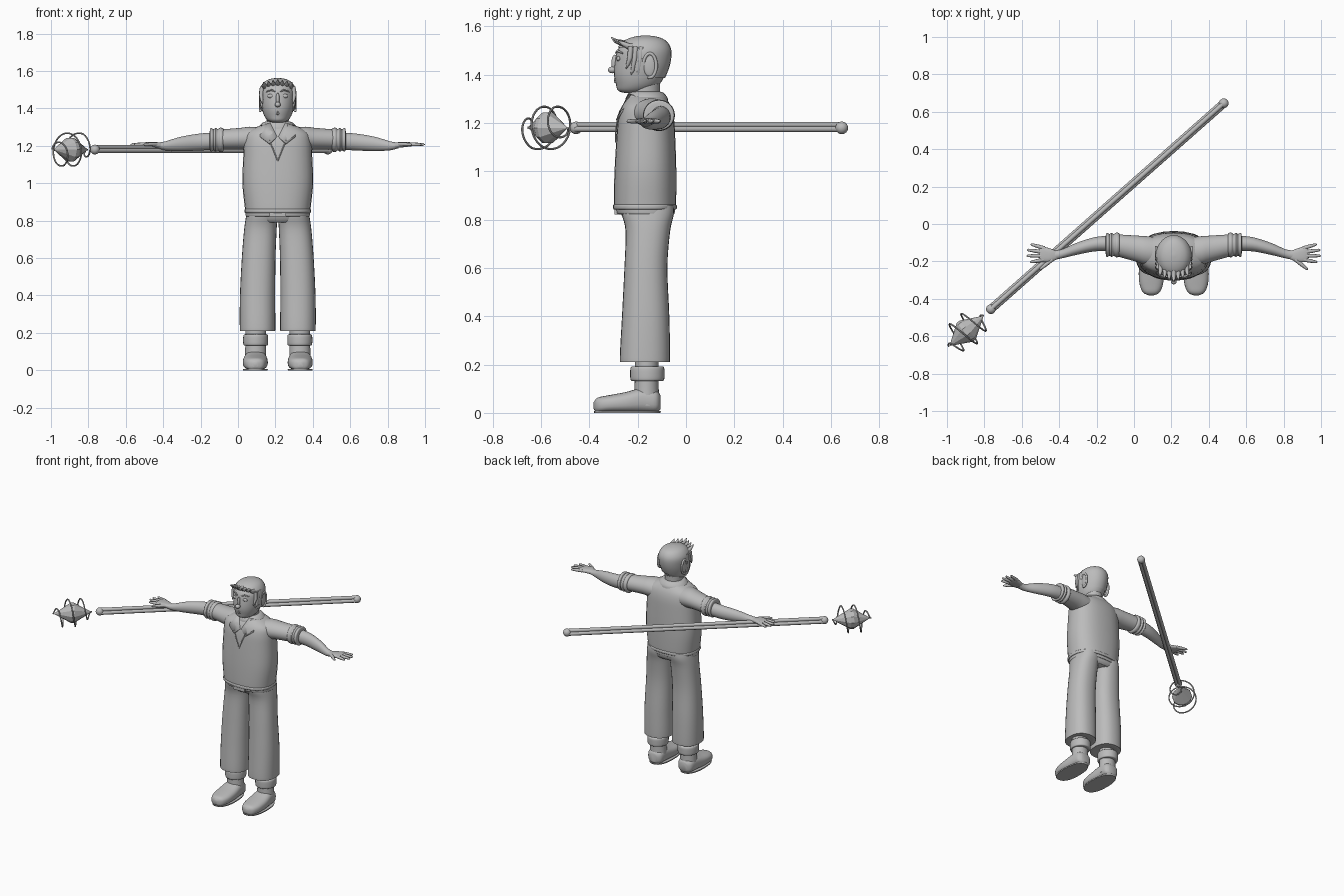
import bpy, bmesh, math
from mathutils import Vector, Matrix

cube = bpy.data.objects.get("Cube")
if cube:
    bpy.data.objects.remove(cube, do_unlink=True)

GREY = (0.5, 0.5, 0.5, 1)
mat = bpy.data.materials.new("plain grey")
mat.use_nodes = True
mat.diffuse_color = GREY
mat.node_tree.nodes["Principled BSDF"].inputs["Base Color"].default_value = GREY
CENTRE = 0.2125      # the figure stands off to one side


def finish(name, mesh, mirror=False, x=CENTRE, smooth=40):
    ob = bpy.data.objects.new(name, mesh)
    bpy.context.collection.objects.link(ob)
    mesh.materials.clear()
    mesh.materials.append(mat)
    ob.location.x = x
    if mirror:
        ob.modifiers.new("mirror", "MIRROR").use_clip = False
    bpy.ops.object.select_all(action="DESELECT")
    ob.select_set(True)
    bpy.context.view_layer.objects.active = ob
    bpy.ops.object.shade_smooth_by_angle(angle=math.radians(smooth))
    return ob


def from_bmesh(name, bm, **kw):
    bmesh.ops.recalc_face_normals(bm, faces=bm.faces)
    mesh = bpy.data.meshes.new(name)
    bm.to_mesh(mesh)
    bm.free()
    return finish(name, mesh, **kw)


def spline(rows, steps):
    """Smooth in-between rings"""
    out = []
    for i in range(len(rows) - 1):
        a, b, c, d = (rows[max(0, min(len(rows) - 1, i + k))] for k in (-1, 0, 1, 2))
        for s in range(steps):
            t = s / steps
            out.append([q + t * ((r - p) + t * ((2 * p - 5 * q + 4 * r - e) + t * (3 * (q - r) + e - p))) / 2
                        if steps > 1 else q for p, q, r, e in zip(a, b, c, d)])
    return out + [rows[-1]]


def loft(rows, axis="Z", power=2.0, segs=28, steps=4):
    """Rows are (station, centre 1, centre 2, radius 1, radius 2)"""
    bm = bmesh.new()
    rings = []
    for t, c1, c2, r1, r2 in spline(rows, steps):
        ring = []
        for k in range(segs):
            a = math.tau * k / segs
            u, v = math.cos(a), math.sin(a)
            p = c1 + r1 * math.copysign(abs(u) ** (2 / power), u)
            q = c2 + r2 * math.copysign(abs(v) ** (2 / power), v)
            ring.append(bm.verts.new({"X": (t, p, q), "Y": (p, t, q), "Z": (p, q, t)}[axis]))
        rings.append(ring)
    for a, b in zip(rings, rings[1:]):
        for k in range(segs):
            j = (k + 1) % segs
            bm.faces.new((a[k], a[j], b[j], b[k]))
    bm.faces.new(rings[0])
    bm.faces.new(rings[-1])
    return bm


def tubes(name, paths, res=3, **kw):
    """Each path is a list of (x, y, z, radius)"""
    cu = bpy.data.curves.new(name, "CURVE")
    cu.dimensions = "3D"
    cu.bevel_depth = 1
    cu.bevel_resolution = res
    cu.use_fill_caps = True
    for path in paths:
        sp = cu.splines.new("POLY")
        sp.points.add(len(path) - 1)
        for pt, (x, y, z, r) in zip(sp.points, path):
            pt.co = (x, y, z, 1)
            pt.radius = r
    tmp = bpy.data.objects.new(name + " path", cu)
    bpy.context.collection.objects.link(tmp)
    dg = bpy.context.evaluated_depsgraph_get()
    mesh = bpy.data.meshes.new_from_object(tmp.evaluated_get(dg))
    bpy.data.objects.remove(tmp)
    return finish(name, mesh, **kw)


def ball(name, at, size, **kw):
    bm = bmesh.new()
    bmesh.ops.create_uvsphere(bm, u_segments=20, v_segments=12, radius=1)
    bmesh.ops.transform(bm, matrix=Matrix.Translation(at) @ Matrix.Diagonal((*size, 1)), verts=bm.verts)
    return from_bmesh(name, bm, **kw)


# Shirt with hem
from_bmesh("shirt", loft([(.845, 0, -.17, .173, .126), (.87, 0, -.17, .176, .129), (1, 0, -.168, .189, .128),
    (1.15, 0, -.166, .184, .121), (1.22, 0, -.165, .18, .115), (1.265, 0, -.164, .168, .103),
    (1.295, 0, -.163, .125, .086), (1.315, 0, -.163, .075, .07)], power=2.4))
from_bmesh("shirt_hem", loft([(.842, 0, -.17, .174, .128), (.847, 0, -.17, .178, .132),
    (.858, 0, -.17, .178, .132), (.863, 0, -.17, .174, .128)], power=2.4))
# Neckline, collar band and flaps
tubes("neck_opening", [[(.045, -.281, 1.23, .003), (.02, -.29, 1.17, .003), (0, -.291, 1.12, .003)]], mirror=True)
from_bmesh("collar_band", loft([(1.285, 0, -.163, .1, .09), (1.305, 0, -.163, .098, .086),
    (1.325, 0, -.165, .078, .072), (1.33, 0, -.167, .06, .06)]))
bm = bmesh.new()
bm.faces.new([bm.verts.new(p) for p in [(.004, -.276, 1.25), (.045, -.29, 1.213), (.095, -.27, 1.25),
                                       (.09, -.2, 1.31), (.04, -.236, 1.322)]])
flap = from_bmesh("collar_flaps", bm, mirror=True)
flap.modifiers.new("thickness", "SOLIDIFY").thickness = .01

# Trousers and belt
from_bmesh("trouser_hips", loft([(.79, 0, -.158, .13, .09), (.805, 0, -.158, .158, .102),
    (.83, 0, -.16, .166, .11), (.87, 0, -.162, .166, .112)], power=2.4))
from_bmesh("trouser_legs", loft([(.212, .108, -.17, .06, .065), (.211, .108, -.17, .09, .098),
    (.23, .108, -.17, .095, .104), (.4, .108, -.167, .094, .098), (.6, .102, -.166, .09, .089),
    (.75, .093, -.158, .087, .092), (.82, .086, -.158, .084, .107), (.86, .082, -.16, .08, .109)],
    power=2.3), mirror=True)
from_bmesh("belt", loft([(.822, 0, -.165, .167, .114), (.826, 0, -.167, .171, .12),
    (.846, 0, -.168, .172, .122)], power=2.4))
bm = bmesh.new()
bmesh.ops.create_cube(bm, size=1, matrix=Matrix.Translation((0, -.287, .832)) @ Matrix.Diagonal((.09, .02, .022, 1)))
from_bmesh("belt_buckle", bm)

# Boots
from_bmesh("boot_feet", loft([(-.382, .12, .03, .012, .014), (-.366, .12, .032, .044, .031), (-.32, .12, .037, .063, .036),
    (-.25, .12, .043, .067, .043), (-.18, .119, .052, .06, .052), (-.125, .118, .048, .053, .047),
    (-.106, .118, .044, .03, .03)], "Y", 2.6), mirror=True)
from_bmesh("boot_soles", loft([(0, .12, -.243, .066, .137), (.008, .12, -.243, .067, .139)],
    power=2.4, steps=1), mirror=True)
from_bmesh("boot_shafts", loft([(.03, .118, -.163, .058, .056), (.1, .118, -.163, .056, .05),
    (.22, .118, -.163, .055, .049)]), mirror=True)
from_bmesh("boot_cuffs", loft([(.132, .118, -.16, .056, .058), (.136, .118, -.16, .065, .069),
    (.16, .118, -.16, .067, .071), (.188, .118, -.16, .065, .069), (.193, .118, -.16, .055, .055)]), mirror=True)

# Sleeves, rolled cuffs and bare arms
from_bmesh("sleeves", loft([(.08, -.152, 1.232, .08, .065), (.15, -.142, 1.238, .077, .064), (.2, -.132, 1.238, .07, .058),
    (.31, -.113, 1.234, .058, .053)], "X"), mirror=True)
from_bmesh("sleeve_cuffs", loft([(.288, -.113, 1.234, .05, .05)] + [(x, -.112, 1.232, r, r - .001)
    for x, r in [(.293, .063), (.308, .066), (.32, .058), (.333, .065), (.343, .058), (.354, .064), (.362, .06)]]
    + [(.364, -.11, 1.23, .04, .04)], "X"), mirror=True)
from_bmesh("forearms", loft([(.33, -.104, 1.226, .042, .046), (.42, -.108, 1.22, .038, .045), (.52, -.133, 1.21, .032, .038),
    (.6, -.16, 1.2, .024, .024), (.645, -.167, 1.202, .026, .015)], "X"), mirror=True)
from_bmesh("palms", loft([(.625, -.167, 1.202, .022, .014), (.66, -.167, 1.206, .036, .015), (.7, -.162, 1.208, .041, .012),
    (.718, -.16, 1.208, .034, .008)], "X", 2.6), mirror=True)
fingers = []
for root, tip in [((.69, -.13), (.765, -.108)), ((.7, -.15), (.785, -.138)), ((.7, -.17), (.787, -.17)),
                  ((.69, -.19), (.768, -.204)), ((.65, -.19), (.718, -.245))]:
    a, b = Vector((*root, 1.208)), Vector((*tip, 1.207))
    fingers.append([(*a.lerp(b, t), r) for t, r in [(0, .011), (.5, .01), (.9, .007), (1, .002)]])
tubes("fingers", fingers, mirror=True)

# Neck and head
from_bmesh("neck", loft([(1.26, 0, -.165, .066, .066), (1.31, 0, -.17, .059, .062), (1.38, 0, -.172, .06, .066)]))
skull = [(1.324, 0, -.222, .025, .03), (1.334, 0, -.213, .052, .068), (1.36, 0, -.2, .072, .09),
         (1.4, 0, -.192, .085, .106), (1.45, 0, -.182, .092, .113), (1.5, 0, -.175, .092, .109),
         (1.535, 0, -.17, .072, .085), (1.552, 0, -.168, .042, .048), (1.558, 0, -.168, .006, .006)]
from_bmesh("head", loft(skull))
ball("nose_bridge", (0, -.294, 1.448), (.01, .015, .035))
ball("nose_tip", (0, -.305, 1.42), (.016, .018, .014))
ball("eyes", (.037, -.279, 1.466), (.019, .009, .011), mirror=True)
tubes("brows", [[(.014, -.291, 1.49, .003), (.035, -.283, 1.499, .005), (.062, -.262, 1.489, .003)]], mirror=True)
tubes("lips", [[(-.03, -.277, 1.375, .002), (0, -.293, z, .006), (.03, -.277, 1.375, .002)] for z in (1.371, 1.38)])
# Ears: dished flap with a raised rim
ball("ears", (.09, -.15, 1.437), (.009, .026, .046), mirror=True)
rim = [(.094, -.15 + .027 * math.cos(a), 1.438 + .05 * math.sin(a), .007)
       for a in (math.pi * (.9 - 1.5 * k / 14) for k in range(15))]
tubes("ear_rims", [rim], mirror=True)

# Hair cap, trimmed away from the face
bm = loft(skull)
for v in bm.verts:
    c = Vector((0, -.18, 1.45))
    v.co = c + (v.co - c) * 1.045
bmesh.ops.delete(bm, geom=[f for f in bm.faces if f.calc_center_median().z < 1.39 or (
    f.calc_center_median().y < -.22 and f.calc_center_median().z < 1.515)], context="FACES")
from_bmesh("hair_cap", bm)
# Swept fringe tufts and sideburn locks
fringe = []
for k in range(7):
    x = (k - 3) * .023
    back = .01 * abs(k - 3)
    fringe.append([(x * .8, -.215 + back, 1.535 - back / 2, .012), (x, -.265 + back, 1.531 - back / 2, .014),
                   (x * 1.05, -.293 + back, 1.54 - back / 3, .009), (x * 1.1, -.31 + back, 1.556 - back / 2, .002)])
tubes("hair_fringe", fringe)
tubes("hair_sideburns", [[(.084, y, 1.515, .012), (.089, y - .004, 1.47, .011), (.085, y - .012, low + .02, .008),
    (.082, y - .02, low, .002)] for y, low in [(-.185, 1.39), (-.208, 1.4), (-.228, 1.425)]], mirror=True)

# Staff: three bundled rods with round ends
start, end = Vector((-.765, -.455, 1.18)), Vector((.48, .645, 1.18))
along = (end - start).normalized()
side = along.cross(Vector((0, 0, 1)))
rods = []
for k in range(3):
    a = math.tau * k / 3 + math.pi / 2
    off = (side * math.cos(a) + Vector((0, 0, 1)) * math.sin(a)) * .012
    rods.append([(*(p + off), .0125) for p in (start, end)])
tubes("staff_rods", rods, x=0)
for n, p in (("staff_front_knob", start), ("staff_back_knob", end)):
    ball(n, p, (.026, .026, .026), x=0)

# Floating crystal inside a wire spiral
turn = Matrix.Translation((-.897, -.573, 1.18)) @ along.to_track_quat("Z", "Y").to_matrix().to_4x4()
bm = loft([(-.115, 0, 0, .003, .003), (-.01, 0, 0, .066, .066), (.01, 0, 0, .066, .066), (.12, 0, 0, .003, .003)],
          segs=10, steps=1)
bmesh.ops.transform(bm, matrix=turn, verts=bm.verts)
from_bmesh("crystal", bm, x=0, smooth=25)
coil = []
for k in range(91):
    t = k / 90
    r = .088 * min(1, 1.5 * math.sin(math.pi * t))
    a = math.tau * 3 * t
    coil.append((*(turn @ Vector((r * math.cos(a), r * math.sin(a), (t - .5) * .25))), .0045))
tubes("crystal_spiral", [coil], res=2, x=0)
